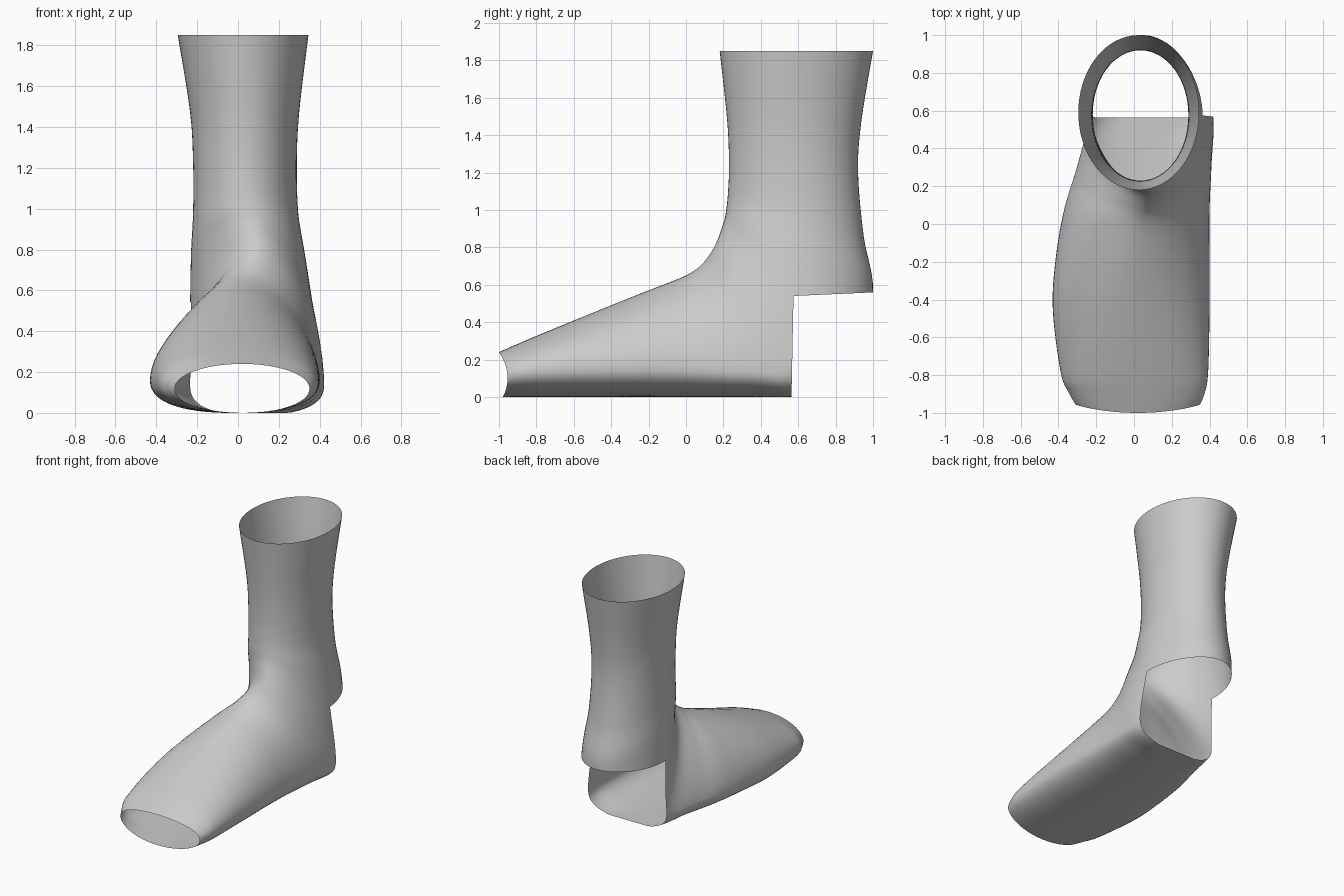
import bpy, bmesh, math

if "Cube" in bpy.data.objects:
    bpy.data.objects.remove(bpy.data.objects["Cube"])

# Key sections, toe to cuff: front (y, z), back (y, z), left x, right x,
# widest position (0 = back, 1 = front), roundness of front half and back half
SECTIONS = [
    (-1.00, .24, -.98, .00, -.31, .35, .50, 2.0, 2.1),
    (-.92, .275, -.90, .00, -.345, .375, .48, 2.0, 2.2),
    (-.78, .335, -.77, .00, -.39, .393, .43, 2.0, 2.3),
    (-.45, .47, -.45, .00, -.43, .40, .34, 1.9, 2.4),
    (-.20, .57, -.18, .00, -.415, .40, .29, 1.8, 2.4),
    (.00, .65, .10, .00, -.37, .40, .24, 1.75, 2.4),
    (.09, .715, .36, .00, -.30, .41, .20, 1.75, 2.4),
    (.155, .81, .66, .00, -.235, .42, .20, 1.8, 2.4),
    (.20, .93, .93, .15, -.235, .37, .40, 1.9, 2.2),
    (.215, 1.00, 1.00, .56, -.23, .325, .50, 2.0, 2.0),
    (.225, 1.10, .95, .86, -.22, .295, .50, 2.0, 2.0),
    (.23, 1.25, .92, 1.20, -.22, .288, .50, 2.0, 2.0),
    (.22, 1.48, .937, 1.47, -.235, .30, .50, 2.0, 2.0),
    (.18, 1.85, 1.00, 1.85, -.295, .345, .50, 2.0, 2.0),
]
SIDES, STEPS = 64, 6


def spline(a, b, c, d, t):
    return [.5 * (2 * q + (r - p) * t + (2 * p - 5 * q + 4 * r - s) * t * t
                  + (3 * q - p - 3 * r + s) * t ** 3) for p, q, r, s in zip(a, b, c, d)]


def all_sections():
    n = len(SECTIONS)
    for i in range(n - 1):
        keys = [SECTIONS[min(max(i + k, 0), n - 1)] for k in (-1, 0, 1, 2)]
        for j in range(STEPS):
            yield spline(*keys, j / STEPS)
    yield SECTIONS[-1]


def ring(sec):
    fy, fz, by, bz, xl, xr, wide, nf, nb = sec
    bow = .035 * max(0, 1 - (fy + 1) / .15)      # toe edge dips at the sides
    for k in range(SIDES):
        a = math.tau * k / SIDES
        c, s = math.cos(a), math.sin(a)
        n = nf if s > 0 else nb
        u = math.copysign(abs(c) ** (2 / n), c)
        v = abs(s) ** (2 / n)
        t = wide + v * (1 - wide) if s > 0 else wide * (1 - v)
        yield ((xl + xr) / 2 + u * (xr - xl) / 2,
               by + (fy - by) * t + bow * u * u,
               max(0, bz + (fz - bz) * t))


# Sleeve: loft from open toe to open cuff
bm = bmesh.new()
rings = [[bm.verts.new(p) for p in ring(s)] for s in all_sections()]
for r0, r1 in zip(rings, rings[1:]):
    for k in range(SIDES):
        m = (k + 1) % SIDES
        bm.faces.new((r0[k], r0[m], r1[m], r1[k]))

# Heel opening: slice along two planes and remove the corner
cuts = (((0, .57, .3), (0, 1, -.02)), ((0, .57, .54), (0, -.045, 1)))
for co, no in cuts:
    bmesh.ops.bisect_plane(bm, geom=bm.verts[:] + bm.edges[:] + bm.faces[:],
                           plane_co=co, plane_no=no)


def side(p, cut):
    return sum((p[i] - cut[0][i]) * cut[1][i] for i in range(3))


heel = [f for f in bm.faces if side(f.calc_center_median(), cuts[0]) > 0
        and side(f.calc_center_median(), cuts[1]) < 0]
bmesh.ops.delete(bm, geom=heel, context='FACES')
bmesh.ops.recalc_face_normals(bm, faces=bm.faces[:])
for f in bm.faces:
    f.smooth = True

mesh = bpy.data.meshes.new("ankle_sleeve")
bm.to_mesh(mesh)
bm.free()
sleeve = bpy.data.objects.new("ankle_sleeve", mesh)
bpy.context.collection.objects.link(sleeve)
